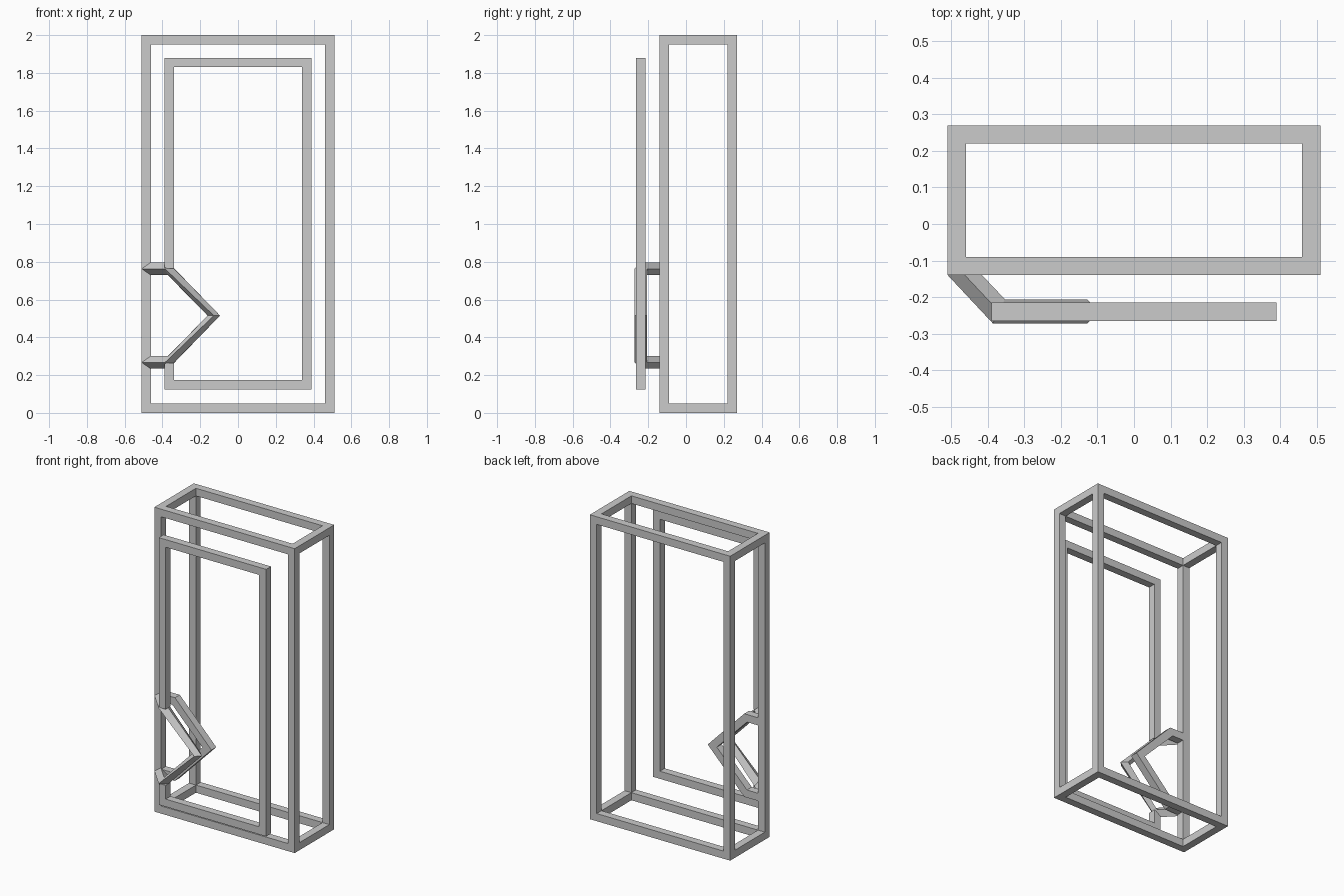
import bpy, bmesh
from mathutils import Vector as V

if "Cube" in bpy.data.objects:
    bpy.data.objects.remove(bpy.data.objects["Cube"])

T = 0.05  # bar thickness


def finish(bm, name):
    bmesh.ops.recalc_face_normals(bm, faces=bm.faces)
    me = bpy.data.meshes.new(name)
    bm.to_mesh(me)
    bm.free()
    ob = bpy.data.objects.new(name, me)
    bpy.context.collection.objects.link(ob)
    return ob


def bar(name, lo, hi):
    lo, hi = V(lo), V(hi)
    bm = bmesh.new()
    bmesh.ops.create_cube(bm, size=1)
    for v in bm.verts:
        v.co = V(lo[i] + (v.co[i] + 0.5) * (hi[i] - lo[i]) for i in range(3))
    return finish(bm, name)


def sweep(name, stations):
    # Join four-sided sections (centre, axis a, axis b, corners in a/b) into a bar
    bm = bmesh.new()
    rings = [[bm.verts.new(V(c) + V(a) * s + V(b) * t) for s, t in corners]
             for c, a, b, corners in stations]
    for r, q in zip(rings, rings[1:]):
        for i in range(4):
            j = (i + 1) % 4
            bm.faces.new((r[i], r[j], q[j], q[i]))
    bm.faces.new(rings[0])
    bm.faces.new(rings[-1])
    return finish(bm, name)


X, Y0, Y1, Z = 0.51, -0.14, 0.27, 2.0

# Outer case: four posts and the top and bottom rails
for x in (-X, X - T):
    for y in (Y0, Y1 - T):
        bar("case_post", (x, y, 0), (x + T, y + T, Z))
for z in (0, Z - T):
    for y in (Y0, Y1 - T):
        bar("case_long_rail", (-X + T, y, z), (X - T, y + T, z + T))
    for x in (-X, X - T):
        bar("case_side_rail", (x, Y0 + T, z), (x + T, Y1 - T, z + T))

# Front panel frame, with its left side interrupted by the notch
P, F0, F1, Z0, Z1 = 0.39, -0.265, -0.215, 0.125, 1.88
bar("panel_right_side", (P - T, F0, Z0), (P, F1, Z1))
for z in (Z0, Z1 - T):
    bar("panel_rail", (-P, F0, z), (P - T, F1, z + T))
bar("panel_left_upper", (-P, F0, 0.765), (-P + T, F1, Z1 - T))
bar("panel_left_lower", (-P, F0, Z0 + T), (-P + T, F1, 0.265))

# Front notch: diamond bar from the case, along the V and back
H, MID, UP, LOW = 0.033, 0.515, 0.763, 0.267
DIAMOND = ((1, 0), (0, 1), (-1, 0), (0, -1))
across = (0.0165, H, 0)
sweep("notch_front", [
    ((-0.463, Y0, UP), (0.047, 0, 0), (0, 0, H), DIAMOND),
    ((-0.37, -0.239, UP), across, (0, 0, H), DIAMOND),
    ((-0.128, -0.239, MID), (0, H, 0), (H, 0, 0), DIAMOND),
    ((-0.37, -0.239, LOW), across, (0, 0, -H), DIAMOND),
    ((-0.463, Y0, LOW), (0.047, 0, 0), (0, 0, -H), DIAMOND)])

# Rear notch: square bar in the plane of the case front
SQUARE = ((1, 1), (-1, 1), (-1, -1), (1, -1))
YC, D = Y0 + T / 2, (0, T / 2, 0)
h = T / 2
sweep("notch_rear", [
    ((-0.48, YC, UP), D, (0, 0, h), SQUARE),
    ((-0.37, YC, UP), D, (0.01, 0, h), SQUARE),
    ((-0.128, YC, MID), D, (H, 0, 0), SQUARE),
    ((-0.37, YC, LOW), D, (0.01, 0, -h), SQUARE),
    ((-0.48, YC, LOW), D, (0, 0, -h), SQUARE)])
